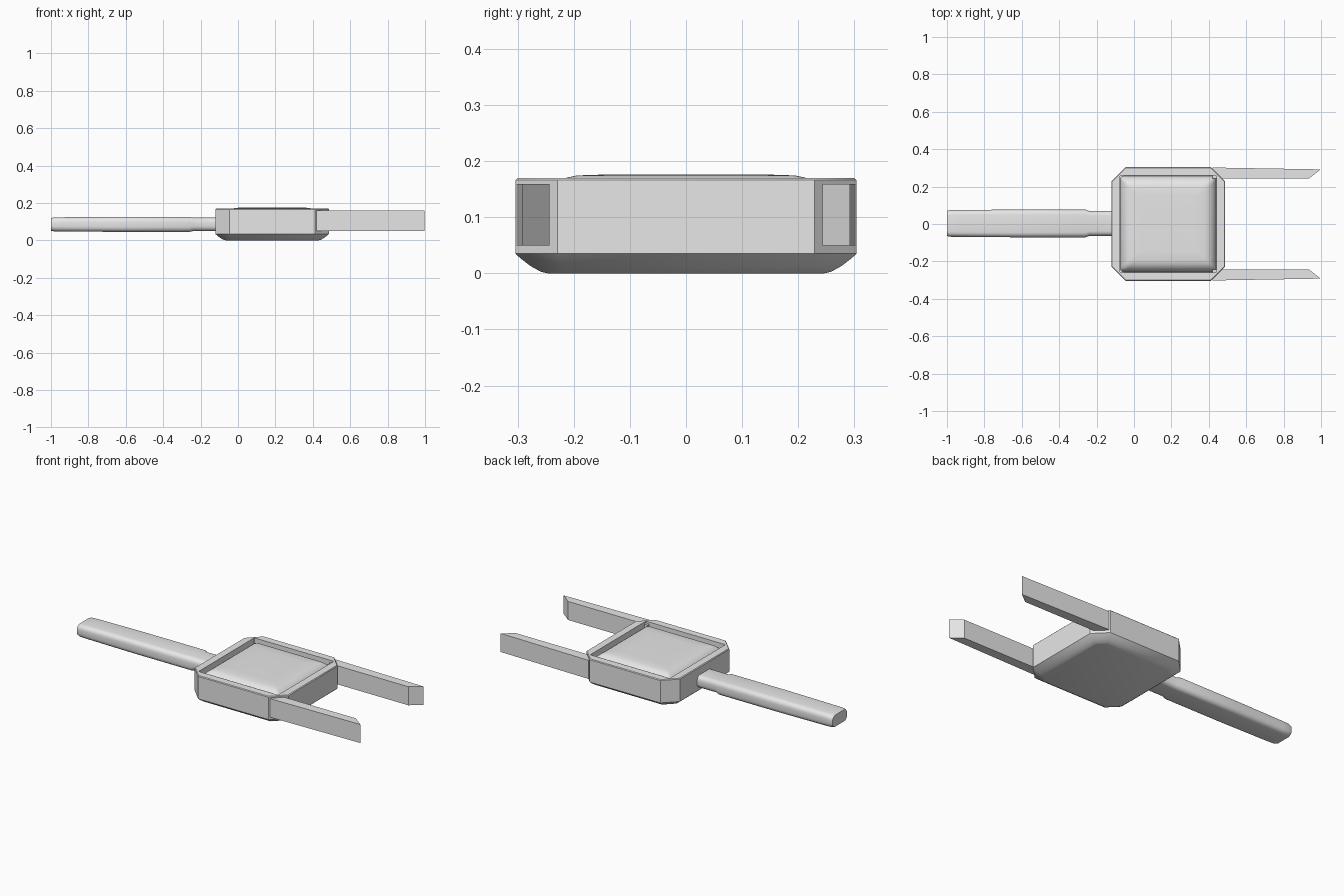
import bpy
import math
from mathutils import Vector

cube = bpy.data.objects.get("Cube")
if cube:
    bpy.data.objects.remove(cube, do_unlink=True)

grey = bpy.data.materials.new("light_grey")
grey.use_nodes = True
grey.diffuse_color = (0.8, 0.8, 0.8, 1)
grey.node_tree.nodes["Principled BSDF"].inputs["Base Color"].default_value = (0.8, 0.8, 0.8, 1)

CENTRE_X = 0.183
HALF = 0.304


def corner_rect(half_u, half_v, radius, steps):
    """Counter-clockwise rectangle with cut (1 step) or rounded corners."""
    points = []
    for corner, (su, sv) in enumerate(((1, 1), (-1, 1), (-1, -1), (1, -1))):
        for i in range(steps + 1):
            a = math.pi / 2 * (corner + i / steps)
            points.append((su * (half_u - radius) + radius * math.cos(a),
                           sv * (half_v - radius) + radius * math.sin(a)))
    return points


def loft(name, rings, smooth=True):
    """Skin equal-length rings in order and cap both ends."""
    n = len(rings[0])
    verts = [Vector(p) for ring in rings for p in ring]
    faces = [tuple(reversed(range(n))), tuple(range(len(verts) - n, len(verts)))]
    for r in range(len(rings) - 1):
        for i in range(n):
            a, b = r * n + i, r * n + (i + 1) % n
            faces.append((a, b, b + n, a + n))
    mesh = bpy.data.meshes.new(name)
    mesh.from_pydata(verts, [], faces)
    mesh.materials.append(grey)
    obj = bpy.data.objects.new(name, mesh)
    bpy.context.collection.objects.link(obj)
    if smooth:
        bpy.ops.object.select_all(action='DESELECT')
        obj.select_set(True)
        bpy.context.view_layer.objects.active = obj
        bpy.ops.object.shade_smooth_by_angle(angle=math.radians(32))
    return obj


def flat_ring(half, corner, z, steps=1):
    return [(CENTRE_X + u, v, z) for u, v in corner_rect(half, half, corner, steps)]


# Case: rounded underside, upright walls, rim and sunken tray
case_steps = [(0.058, 0.0), (0.045, 0.003), (0.027, 0.013), (0.01, 0.026), (0, 0.035),
              (0, 0.166), (0.004, 0.17)]
case_rings = [flat_ring(HALF - inset, 0.075 - inset * 0.586, z) for inset, z in case_steps]
case_rings += [flat_ring(0.258, 0.002, z) for z in (0.17, 0.115)]
loft("case", case_rings)

# Domed screen sitting in the tray
screen_steps = [(0.257, 0.112), (0.25, 0.135), (0.24, 0.151), (0.228, 0.162),
                (0.215, 0.17), (0.195, 0.1745), (0.15, 0.176)]
loft("screen", [flat_ring(half, 0.02, z, 4) for half, z in screen_steps])

# Strap with a narrower neck and a slightly drawn-in tip
strap_steps = [(-1.0, 0.067, 0.034), (-0.985, 0.071, 0.037), (-0.94, 0.072, 0.038),
               (-0.64, 0.074, 0.04), (-0.26, 0.074, 0.04), (-0.24, 0.067, 0.036),
               (-0.11, 0.067, 0.036)]
loft("strap", [[(x, 0.003 + u, 0.086 + v) for u, v in corner_rect(hy, hz, 0.026, 4)]
               for x, hy, hz in strap_steps])

# Two flat prongs with mitred tips, longer on the outside
for name, side in (("left_prong", 1), ("right_prong", -1)):
    outline = [(0.42, 0.302), (0.42, 0.243), (0.935, 0.243), (0.998, 0.292)]
    if side > 0:
        outline.reverse()
    outline.reverse()
    if side < 0:
        outline.reverse()
        outline.reverse()
    # Keep the outline counter-clockwise so faces point outward
    ring = [Vector((x, side * y)) for x, y in outline]
    area = sum(p.x * q.y - q.x * p.y for p, q in zip(ring, ring[1:] + ring[:1]))
    if area < 0:
        ring.reverse()
    loft(name, [[(p.x, p.y, z) for p in ring] for z in (0.05, 0.159)], smooth=False)
